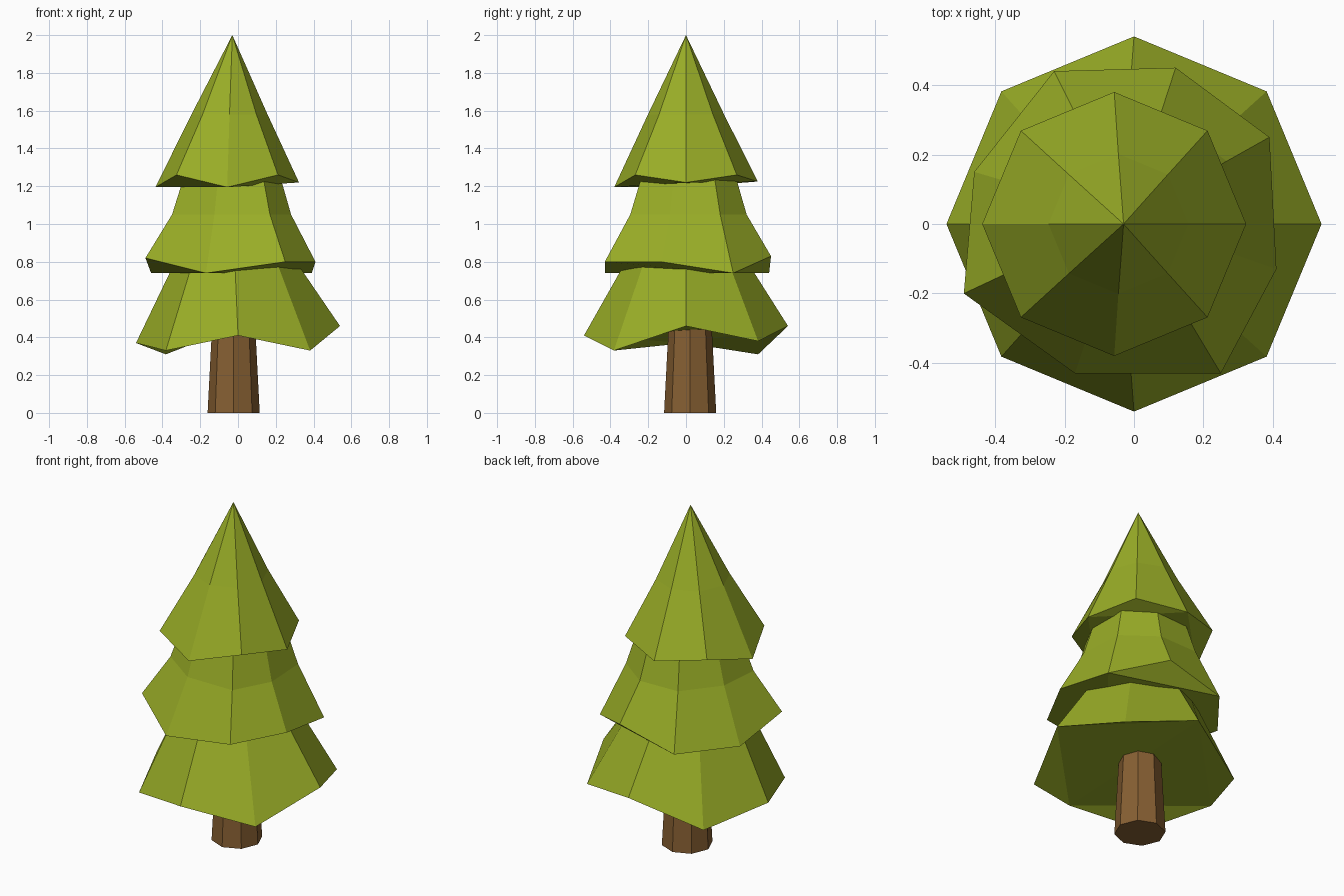
import bpy
from math import sin, cos, pi

cube = bpy.data.objects.get("Cube")
if cube:
    bpy.data.objects.remove(cube)


def material(name, rgb):
    mat = bpy.data.materials.new(name)
    mat.use_nodes = True
    mat.diffuse_color = (*rgb, 1)
    mat.node_tree.nodes["Principled BSDF"].inputs["Base Color"].default_value = (*rgb, 1)
    return mat


leaf_green = material("leaf_green", (0.32, 0.42, 0.02))
bark_brown = material("bark_brown", (0.24, 0.115, 0.032))


def octagon(cx, cy, radius, heights):
    """Eight points, counter-clockwise from +x, each with its own height."""
    return [(cx + radius * cos(i * pi / 4), cy + radius * sin(i * pi / 4), z)
            for i, z in enumerate(heights)]


def shrink(ring, cx, cy, scale, z):
    """A smaller level copy of a ring, drawn in towards a centre."""
    return [(cx + (x - cx) * scale, cy + (y - cy) * scale, z) for x, y, _ in ring]


def loft(name, rings, mat, underside, tip=None):
    """Join rings with side faces; close below by index lists and above by a tip or cap."""
    n = len(rings[0])
    verts = [p for ring in rings for p in ring]
    faces = [tuple(reversed(f)) for f in underside]
    for r in range(len(rings) - 1):
        a, b = r * n, (r + 1) * n
        for i in range(n):
            j = (i + 1) % n
            faces.append((a + i, a + j, b + j, b + i))
    last = (len(rings) - 1) * n
    if tip:
        verts.append(tip)
        faces += [(last + i, last + (i + 1) % n, len(verts) - 1) for i in range(n)]
    else:
        faces.append(tuple(range(last, last + n)))
    mesh = bpy.data.meshes.new(name)
    mesh.from_pydata(verts, [], faces)
    mesh.materials.append(mat)
    obj = bpy.data.objects.new(name, mesh)
    bpy.context.collection.objects.link(obj)
    return obj


# Underside of a wavy octagon: four corner triangles around a split square
corners = [(i, i + 1, (i + 2) % 8) for i in range(0, 8, 2)]
wavy_base = corners + [(0, 2, 6), (2, 4, 6)]

# Trunk
loft("trunk", [octagon(-0.023, 0.022, 0.138, [0] * 8),
               octagon(-0.023, 0.022, 0.112, [0.5] * 8)],
     bark_brown, [tuple(range(8))])

# Lower branches
hem = octagon(0, 0, 0.54, [0.46, 0.38, 0.46, 0.31, 0.37, 0.33, 0.41, 0.33])
loft("lower_branches", [hem, octagon(-0.02, 0, 0.28, [0.87] * 8)],
     leaf_green, wavy_base)

# Middle branches, with an uneven hem and a bend halfway up
hem = [(0.41, -0.13, 0.80), (0.39, 0.25, 0.74), (0.12, 0.45, 0.83), (-0.23, 0.44, 0.74),
       (-0.46, 0.15, 0.74), (-0.49, -0.20, 0.82), (-0.17, -0.43, 0.74), (0.25, -0.43, 0.80)]
loft("middle_branches",
     [hem, shrink(hem, -0.02, 0.02, 0.7, 1.05), shrink(hem, -0.02, 0.02, 0.56, 1.26)],
     leaf_green, [(1, 2, 3), (4, 5, 6), (1, 3, 4, 6), (6, 7, 0, 1)])

# Top branches, rising to a point
hem = octagon(-0.057, 0, 0.38, [1.22, 1.26, 1.225, 1.26, 1.195, 1.26, 1.195, 1.26])
loft("top_branches", [hem, shrink(octagon(-0.045, 0, 0.38, [0] * 8), -0.045, 0, 0.53, 1.58)],
     leaf_green, wavy_base, tip=(-0.03, 0, 2.0))
